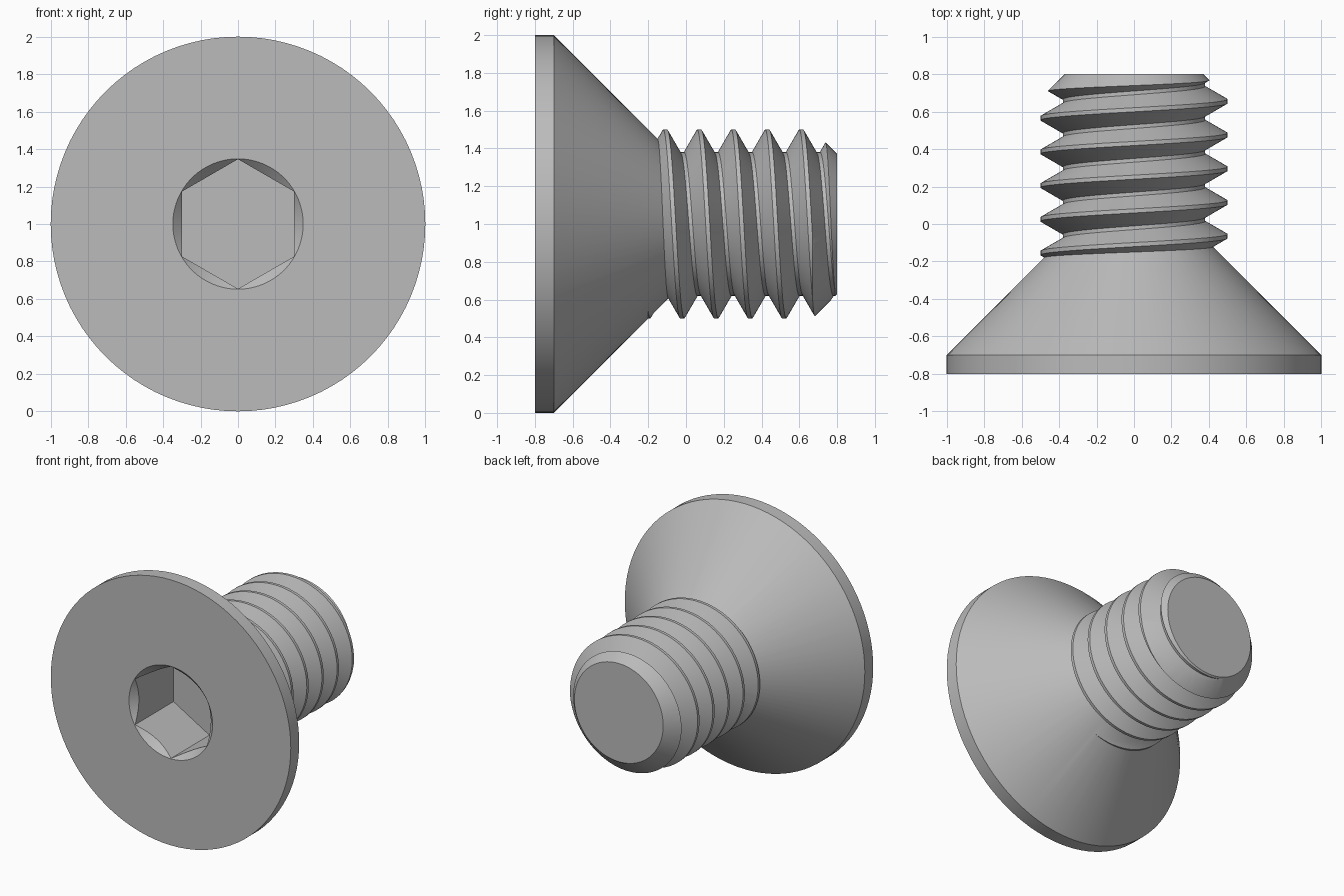
import bpy, bmesh, math
from mathutils import Vector

if "Cube" in bpy.data.objects:
    bpy.data.objects.remove(bpy.data.objects["Cube"], do_unlink=True)

AXIS_Z = 1.0                       # height of the screw axis, which runs along y
PITCH, MAJOR, MINOR = 0.18, 0.5, 0.38
CREST, FLANK = 0.011, 0.08         # half widths of crest and whole ridge
FIRST_CREST = -0.155               # crest position on the -x side
TURN = 2 * math.pi

steel = bpy.data.materials.new("grey steel")
steel.use_nodes = True
grey = (0.5, 0.5, 0.5, 1)
steel.diffuse_color = grey
steel.node_tree.nodes["Principled BSDF"].inputs["Base Color"].default_value = grey


def finish(bm, name):
    bmesh.ops.remove_doubles(bm, verts=bm.verts, dist=1e-5)
    bmesh.ops.recalc_face_normals(bm, faces=bm.faces)
    mesh = bpy.data.meshes.new(name)
    bm.to_mesh(mesh)
    bm.free()
    mesh.materials.append(steel)
    ob = bpy.data.objects.new(name, mesh)
    bpy.context.collection.objects.link(ob)
    return ob


def on_axis(r, a, y):
    return Vector((-r * math.cos(a), y, AXIS_Z + r * math.sin(a)))


def lathe(name, profile, sides, start=0.0):
    """Solid of revolution about the screw axis from (radius, y) pairs."""
    bm = bmesh.new()
    rings = [[bm.verts.new(on_axis(r, start + TURN * i / sides, y)) for i in range(sides)]
             for r, y in profile]
    for lo, hi in zip(rings, rings[1:]):
        for i in range(sides):
            j = (i + 1) % sides
            bm.faces.new((lo[i], lo[j], hi[j], hi[i]))
    bm.faces.new(rings[0])
    bm.faces.new(rings[-1])
    return finish(bm, name)


def thread_radius(y, a):
    phase = (y - FIRST_CREST) / PITCH - a / TURN
    d = abs(phase - round(phase)) * PITCH
    t = min(max((d - CREST) / (FLANK - CREST), 0), 1)
    return MAJOR + (MINOR - MAJOR) * t


def helical_rod(name, y0, y1, sides=96):
    """Rod whose ridge follows a helix, squared off at both ends."""
    bm = bmesh.new()
    columns = []
    for i in range(sides + 1):
        a = TURN * i / sides
        col = []
        for turn in range(-4, 9):
            for off in (-FLANK, -CREST, CREST, FLANK):
                y = FIRST_CREST + PITCH * (turn + i / sides) + off
                y = min(max(y, y0), y1)
                col.append(bm.verts.new(on_axis(thread_radius(y, a), a, y)))
        columns.append(col)
    for c, d in zip(columns, columns[1:]):
        for k in range(len(c) - 1):
            bm.faces.new((c[k], d[k], d[k + 1], c[k + 1]))
    bm.faces.new([c[0] for c in columns[:-1]])
    bm.faces.new([c[-1] for c in columns[:-1]])
    # weld the seam
    return finish(bm, name)


def combine(ob, other, operation):
    mod = ob.modifiers.new(operation.lower(), "BOOLEAN")
    mod.operation, mod.solver, mod.object = operation, "EXACT", other
    bpy.context.view_layer.objects.active = ob
    bpy.ops.object.modifier_apply(modifier=mod.name)
    bpy.data.objects.remove(other, do_unlink=True)


# Threaded shank with a chamfered tip
shank = helical_rod("threaded_shank", -0.4, 0.95)
tip = lathe("tip_cutter", [(0.6, -0.6), (0.6, 0.57), (0.37, 0.8)], 96)
combine(shank, tip, "INTERSECT")

# Countersunk head
screw = lathe("countersunk_screw", [(1, -0.8), (1, -0.7), (0.36, -0.06)], 96)
combine(screw, shank, "UNION")

# Hexagonal socket with a conical lead-in
hexagon = lathe("hex_cutter", [(0.346, -0.9), (0.346, -0.34)], 6, math.pi / 6)
lead_in = lathe("lead_in_cutter", [(0.398, -0.85), (0.198, -0.65)], 96)
combine(screw, hexagon, "DIFFERENCE")
combine(screw, lead_in, "DIFFERENCE")

# Smooth round surfaces, crisp edges
bpy.ops.object.select_all(action="DESELECT")
screw.select_set(True)
bpy.context.view_layer.objects.active = screw
bpy.ops.object.shade_smooth_by_angle(angle=math.radians(25))
